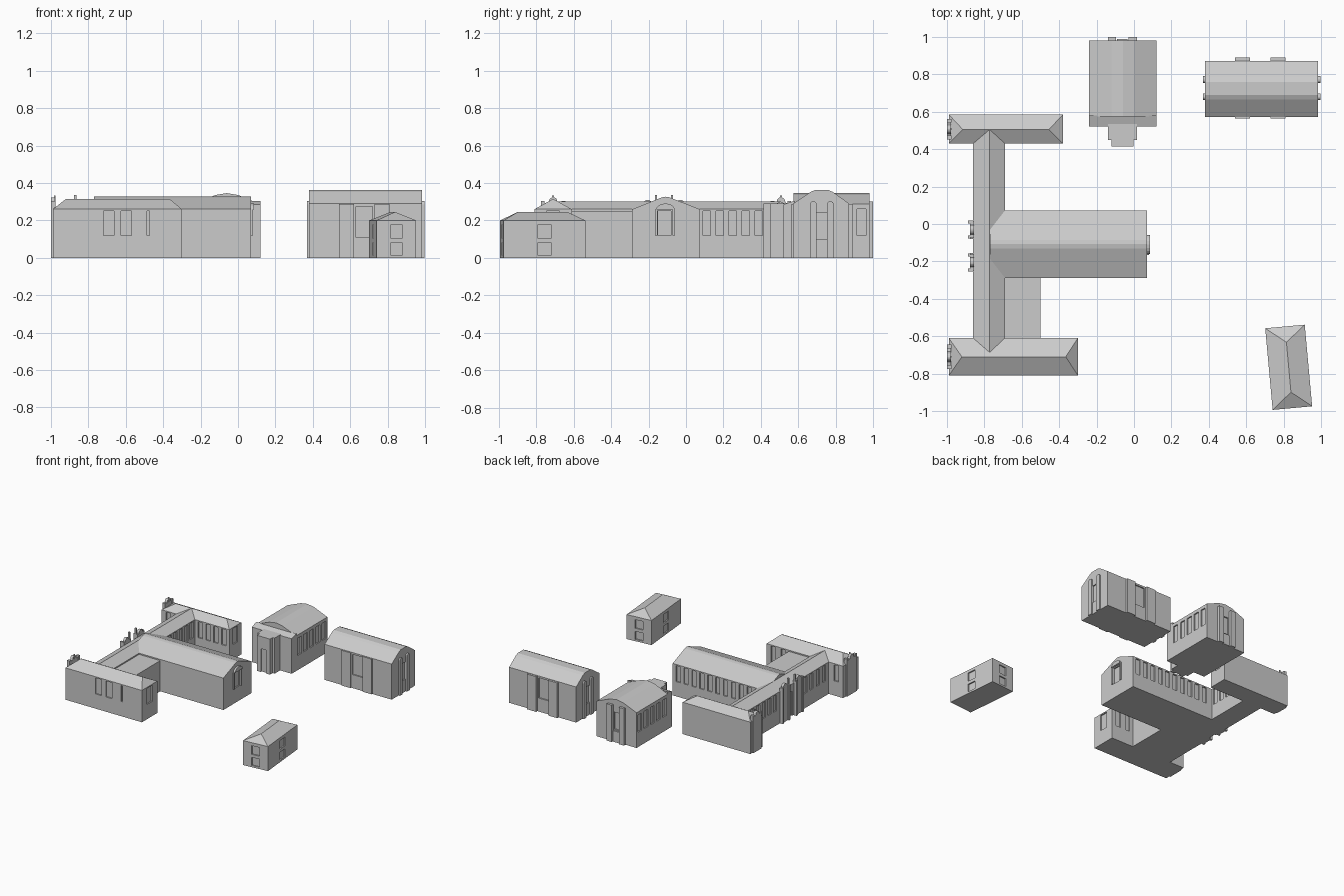
import bpy, bmesh, math
from mathutils import Matrix

if "Cube" in bpy.data.objects:
    bpy.data.objects.remove(bpy.data.objects["Cube"])


def finish(name, bm):
    bmesh.ops.recalc_face_normals(bm, faces=bm.faces)
    me = bpy.data.meshes.new(name)
    bm.to_mesh(me)
    bm.free()
    ob = bpy.data.objects.new(name, me)
    bpy.context.collection.objects.link(ob)
    return ob


def boxes(name, spans):
    """One object made of boxes (x0, x1, y0, y1, z0, z1)."""
    bm = bmesh.new()
    for x0, x1, y0, y1, z0, z1 in spans:
        m = Matrix.Translation(((x0 + x1) / 2, (y0 + y1) / 2, (z0 + z1) / 2)) @ \
            Matrix.Diagonal((x1 - x0, y1 - y0, z1 - z0, 1))
        bmesh.ops.create_cube(bm, size=1, matrix=m)
    return finish(name, bm)


def building(name, x0, x1, y0, y1, eave, roof, axis, in0=0, in1=0):
    """Walls plus roof; roof = (across, z) points, in0/in1 = hip insets."""
    a0, a1, c0, c1 = (x0, x1, y0, y1) if axis == 'x' else (y0, y1, x0, x1)
    bm = bmesh.new()
    rings = []
    for a, shift in ((a0, in0), (a1, -in1)):
        pts = [(a, c0, 0), (a, c0, eave)] + [(a + shift, c, z) for c, z in roof] + \
              [(a, c1, eave), (a, c1, 0)]
        rings.append([bm.verts.new(p if axis == 'x' else (p[1], p[0], p[2])) for p in pts])
    n = len(rings[0])
    for i in range(n):
        j = (i + 1) % n
        bm.faces.new((rings[0][i], rings[0][j], rings[1][j], rings[1][i]))
    for r, inset in zip(rings, (in0, in1)):
        if inset:
            bm.faces.new((r[0], r[1], r[-2], r[-1]))
            bm.faces.new(r[1:-1])
        else:
            bm.faces.new(r)
    return finish(name, bm)


def row(axis, wall, a0, a1, n, w, z0=0.12, z1=0.25, d=0.01):
    """Window openings centred from a0 to a1 on the wall plane."""
    out = []
    for i in range(n):
        a = a0 + (a1 - a0) * i / max(n - 1, 1)
        along, deep = (a - w / 2, a + w / 2), (wall - d, wall + d)
        out.append((*along, *deep, z0, z1) if axis == 'x' else (*deep, *along, z0, z1))
    return out


def cut(ob, spans):
    """Recess the openings into the walls."""
    cutter = boxes("window_cutter", spans)
    cutter.hide_render = True
    mod = ob.modifiers.new("windows", 'BOOLEAN')
    mod.operation, mod.solver, mod.object = 'DIFFERENCE', 'EXACT', cutter
    bpy.context.view_layer.objects.active = ob
    bpy.ops.object.modifier_apply(modifier=mod.name)
    bpy.data.objects.remove(cutter)


def slab(name, profile, x0, x1):
    """Extrude a (y, z) outline along x."""
    bm = bmesh.new()
    f = bm.faces.new([bm.verts.new((x0, y, z)) for y, z in profile])
    ext = bmesh.ops.extrude_face_region(bm, geom=[f])
    bmesh.ops.translate(bm, vec=(x1 - x0, 0, 0),
                        verts=[v for v in ext['geom'] if isinstance(v, bmesh.types.BMVert)])
    return finish(name, bm)


def arc(y, z, r, n=8):
    return [(y + r * math.cos(math.pi * i / n), z + r * math.sin(math.pi * i / n))
            for i in range(n + 1)]


# Long school block: spine and three wings
spine = building("spine", -0.86, -0.69, -0.70, 0.505, 0.26, [(-0.772, 0.302)], 'y')
cut(spine, row('y', -0.86, -0.55, -0.31, 4, 0.04) + row('y', -0.86, 0.08, 0.37, 5, 0.04)
    + row('y', -0.86, -0.115, -0.115, 1, 0.06, 0.0, 0.2)
    + row('y', -0.69, 0.11, 0.39, 5, 0.04))

south = building("south_wing", -0.99, -0.30, -0.81, -0.61, 0.26, [(-0.71, 0.315)], 'x', 0.07, 0.065)
cut(south, row('x', -0.81, -0.692, -0.597, 2, 0.056) + row('x', -0.81, -0.48, -0.48, 1, 0.012)
    + row('x', -0.61, -0.45, -0.36, 2, 0.04) + row('y', -0.30, -0.71, -0.71, 1, 0.07)
    + row('x', -0.61, -0.93, -0.93, 1, 0.04))

north = building("north_wing", -0.99, -0.38, 0.43, 0.585, 0.26, [(0.505, 0.302)], 'x', 0.075, 0.075)
cut(north, row('x', 0.43, -0.64, -0.43, 4, 0.04) + row('y', -0.38, 0.507, 0.507, 1, 0.06)
    + row('x', 0.43, -0.93, -0.93, 1, 0.04))

middle = building("middle_wing", -0.77, 0.07, -0.288, 0.072, 0.26,
                  [(-0.13, 0.323), (-0.108, 0.327), (-0.086, 0.323)], 'x')
cut(middle, row('x', 0.072, -0.62, 0.02, 10, 0.038) + row('y', 0.07, -0.115, -0.115, 1, 0.07))
boxes("infill_block", [(-0.70, -0.50, -0.62, -0.28, 0, 0.25)])

# Arched hood and side strips on the middle wing's end wall
hood = arc(-0.11, 0.258, 0.05)
slab("end_window_hood", [(y, 0.258 + (z - 0.258) * 0.65) for y, z in hood], 0.06, 0.086)
boxes("end_window_strips", [(0.06, 0.08, y, y + 0.012, 0.12, 0.258) for y in (-0.165, -0.072)])

# Shaped parapets at the west ends of the outer wings
for name, yc, w in (("south", -0.71, 0.055), ("north", 0.507, 0.045)):
    prof = [(yc - w, 0), (yc + w, 0), (yc + w, 0.29), (yc + 0.027, 0.295)] + \
        arc(yc, 0.302, 0.022) + [(yc - 0.027, 0.295), (yc - w, 0.29)]
    slab(name + "_parapet", prof, -1.0, -0.978)
    boxes(name + "_parapet_piers", [(-0.999, -0.975, yc + s * w - 0.01, yc + s * w + 0.01, 0, 0.305)
                                    for s in (-1, 1)])
    boxes(name + "_finial", [(-0.985, -0.975, yc - 0.005, yc + 0.005, 0.30, 0.334)])

# Twin bays flanking the west entrance, with pinnacles
for name, yc, s in (("south", -0.205, 1), ("north", -0.03, -1)):
    slab(name + "_entrance_bay", [(yc - 0.045, 0), (yc + 0.045, 0), (yc + 0.045, 0.285)]
         + arc(yc, 0.285, 0.025) + [(yc - 0.045, 0.285)], -0.876, -0.855)
    boxes(name + "_entrance_piers", [(-0.887, -0.862, yc + k * 0.04 - 0.008, yc + k * 0.04 + 0.008, 0, 0.29)
                                     for k in (-1, 1)])
    yp = yc + s * 0.045
    boxes(name + "_pinnacle", [(-0.876, -0.864, yp - 0.006, yp + 0.006, 0.28, 0.336)])

# Hall with barrel-like roof, lower front bay and porch
hall = building("hall", -0.24, 0.12, 0.575, 0.98, 0.287,
                [(-0.12, 0.336), (-0.06, 0.346), (0.0, 0.336)], 'y')
cut(hall, row('y', 0.12, 0.62, 0.937, 5, 0.048, 0.12, 0.26)
    + row('y', -0.24, 0.62, 0.937, 5, 0.048, 0.12, 0.26)
    + row('x', 0.98, -0.0625, -0.0625, 1, 0.05, 0.1, 0.24))
slab("hall_front_bay", [(0.52, 0), (0.58, 0), (0.58, 0.305), (0.52, 0.285)], -0.24, 0.12)
boxes("hall_back_piers", [(x, x + 0.045, 0.97, 1.0, 0, 0.30) for x in (-0.14, -0.03)]
      + [(-0.09, -0.035, 0.97, 0.988, 0, 0.09)])
porch = boxes("porch", [(-0.14, 0.016, 0.45, 0.58, 0, 0.29)])
front = boxes("porch_front", [(-0.12, -0.002, 0.415, 0.46, 0, 0.29)])
cut(front, [(-0.085, -0.037, 0.40, 0.427, -0.01, 0.19)])

# Gymnasium-like block with flattened ridge
block = building("east_block", 0.38, 0.985, 0.573, 0.872, 0.29,
                 [(0.665, 0.352), (0.69, 0.363), (0.76, 0.363), (0.785, 0.352)], 'x')
cut(block, row('x', 0.573, 0.675, 0.675, 1, 0.09, 0.11, 0.275)
    + row('x', 0.872, 0.675, 0.675, 1, 0.09, 0.11, 0.275)
    + row('y', 0.985, 0.725, 0.725, 1, 0.055, 0.1, 0.24)
    + row('y', 0.38, 0.725, 0.725, 1, 0.055, 0.1, 0.24))
boxes("east_block_side_piers", [(x - 0.04, x + 0.04, y, y + 0.025, 0, 0.287)
                                for x in (0.58, 0.77) for y in (0.564, 0.864)])
for x0, x1, side in ((0.975, 0.997, "east"), (0.368, 0.39, "west")):
    for yc, tag in ((0.68, "a"), (0.772, "b")):
        slab(f"{side}_end_pier_{tag}", [(yc - 0.018, 0), (yc + 0.018, 0)] + arc(yc, 0.285, 0.018), x0, x1)

# Small hipped house, slightly turned
house = building("small_house", -0.106, 0.106, -0.219, 0.219, 0.2, [(0, 0.245)], 'y', 0.085, 0.085)
openings = []
for z0, z1 in ((0.015, 0.08), (0.105, 0.175)):
    for s in (-1, 1):
        openings += row('x', s * 0.219, 0, 0, 1, 0.065, z0, z1)
        openings += row('y', s * 0.106, 0, 0, 1, 0.075, z0, z1)
cut(house, openings)
house.location = (0.827, -0.766, 0)
house.rotation_euler.z = math.radians(5.2)
